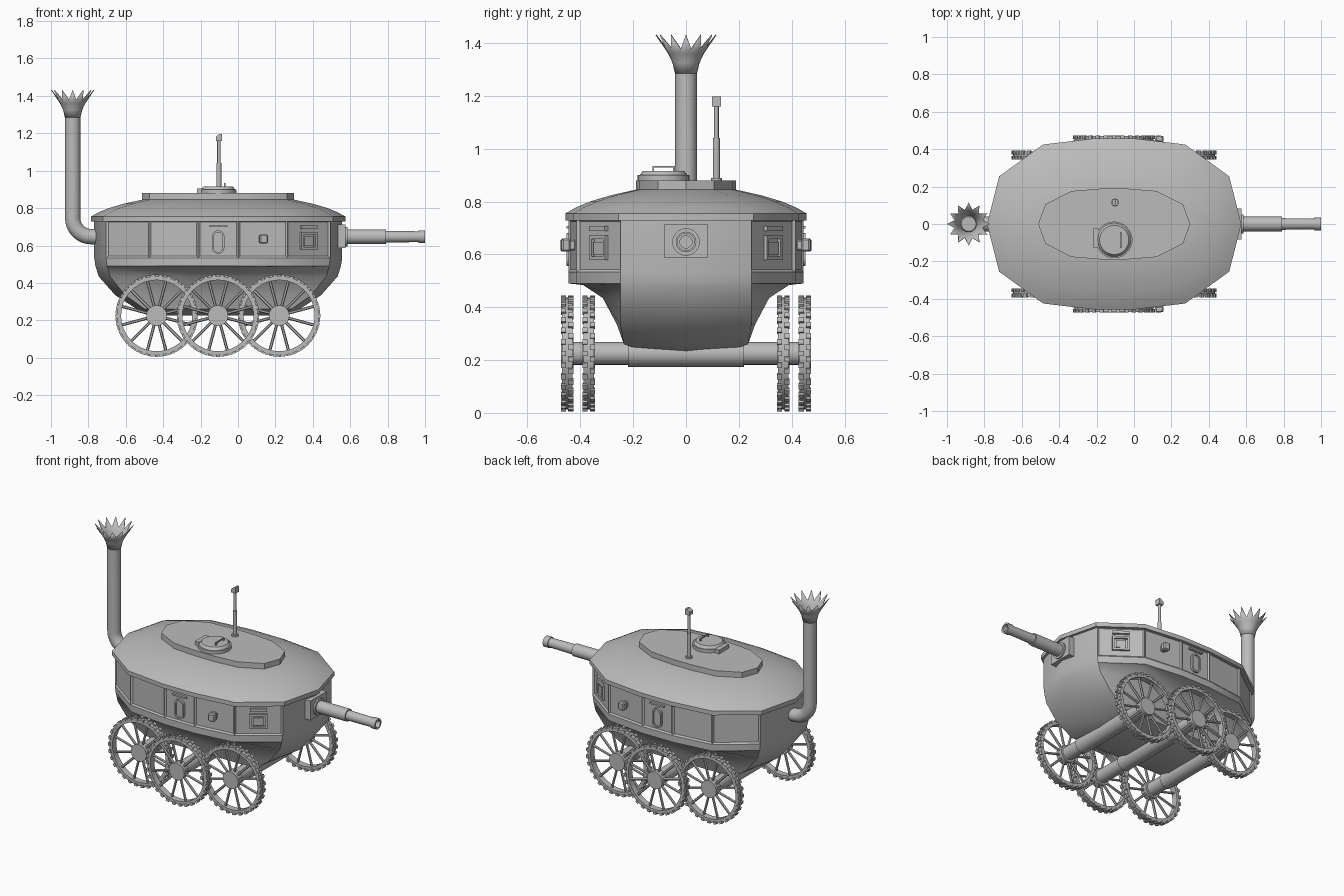
import bpy, bmesh, math
from math import sin, cos, pi, tau
from mathutils import Vector, Matrix

cube = bpy.data.objects.get("Cube")
if cube:
    bpy.data.objects.remove(cube, do_unlink=True)

grey = bpy.data.materials.new("plain grey")
grey.use_nodes = True
grey.diffuse_color = (0.5, 0.5, 0.5, 1)
grey.node_tree.nodes["Principled BSDF"].inputs["Base Color"].default_value = (0.5, 0.5, 0.5, 1)

CX = -0.106            # middle of the hull along x
GUN_Z = 0.647


def finish(bm, name, recalc=True):
    if recalc:
        bmesh.ops.recalc_face_normals(bm, faces=bm.faces)
    mesh = bpy.data.meshes.new(name)
    bm.to_mesh(mesh)
    bm.free()
    mesh.materials.append(grey)
    ob = bpy.data.objects.new(name, mesh)
    bpy.context.collection.objects.link(ob)
    bpy.ops.object.select_all(action='DESELECT')
    ob.select_set(True)
    bpy.context.view_layer.objects.active = ob
    bpy.ops.object.shade_smooth_by_angle(angle=math.radians(30))
    return ob


def loft(bm, rings, caps=True, closed=False):
    rows = [[bm.verts.new(p) for p in ring] for ring in rings]
    n = len(rows[0])
    pairs = list(zip(rows, rows[1:])) + ([(rows[-1], rows[0])] if closed else [])
    for a, b in pairs:
        for i in range(n):
            j = (i + 1) % n
            bm.faces.new((a[i], a[j], b[j], b[i]))
    if caps:
        bm.faces.new(rows[0])
        bm.faces.new(rows[-1])


def rod(bm, a, b, r, r2=None, n=24):
    a, b = Vector(a), Vector(b)
    d = b - a
    m = Matrix.Translation((a + b) / 2) @ d.to_track_quat('Z', 'Y').to_matrix().to_4x4()
    bmesh.ops.create_cone(bm, cap_ends=True, segments=n, radius1=r,
                          radius2=r if r2 is None else r2, depth=d.length, matrix=m)


def box(bm, centre, size, m=Matrix()):
    bmesh.ops.create_cube(bm, size=1, matrix=m @ Matrix.Translation(centre) @ Matrix.Diagonal((*size, 1)))


# Fourteen-sided plan outline shared by hull, roof and deck
quarter = [(0.615, 0.255), (0.38, 0.425), (0.11, 0.457)]
half = [(0.68, 0)] + quarter + [(-x, y) for x, y in reversed(quarter)]
plan = half + [(-x, -y) for x, y in half]


def outline(z, sx, sy, limit=1):
    return [(CX + x * sx, max(-limit, min(limit, y * sy)), z) for x, y in plan]


# Hull: upright walls, undercut sides, boat-shaped ends
WALL = 0.975
bm = bmesh.new()
loft(bm, [outline(z, s, WALL, lim) for z, s, lim in [
    (0.735, WALL, 1), (0.533, WALL, 1), (0.49, 0.965, 1), (0.484, 0.962, 0.39),
    (0.435, 0.94, 0.315), (0.335, 0.81, 0.262), (0.26, 0.64, 0.235), (0.225, 0.52, 0.135)]])
bmesh.ops.recalc_face_normals(bm, faces=bm.faces)
panels = [f for f in bm.faces if abs(f.normal.y) > 0.5 and min(v.co.z for v in f.verts) > 0.53]
bmesh.ops.inset_individual(bm, faces=panels, thickness=0.014, depth=-0.008)
finish(bm, "hull")

# Domed roof with a rim, and the raised deck
bm = bmesh.new()
rings = [outline(0.728, 1, 1)]
for t, f in [(0, 0), (0.15, 0.25), (0.35, 0.5), (0.64, 0.76), (1, 1)]:
    rings.append(outline(0.755 + 0.09 * f, 1 - 0.402 * t, 1 - 0.585 * t))
loft(bm, rings)
finish(bm, "roof")
bm = bmesh.new()
loft(bm, [outline(z, 0.598, 0.415) for z in (0.84, 0.88)])
finish(bm, "roof_deck")


# Fittings placed on the wall panels, on both sides
def facet(a, b, side):
    a, b = (Vector((CX + x * WALL, side * y * WALL, 0)) for x, y in (a, b))
    mid = (a + b) / 2
    along = (b - a).normalized()
    out = along.cross(Vector((0, 0, 1)))
    if out.dot(mid - Vector((CX, 0, 0))) < 0:
        out = -out
    m = Matrix((along, out, Vector((0, 0, 1)))).transposed().to_4x4()
    m.translation = mid - out * 0.008
    return m


for side, label in ((-1, "right"), (1, "left")):
    # square window with nested frame and a rain strip
    m = facet(half[1], half[2], side)
    bm = bmesh.new()
    for sx in (-1, 1):
        box(bm, (sx * 0.045, 0.006, 0.625), (0.014, 0.016, 0.094), m)
        box(bm, (0, 0.006, 0.625 + sx * 0.04), (0.09, 0.016, 0.014), m)
    box(bm, (0, 0.003, 0.622), (0.06, 0.012, 0.05), m)
    box(bm, (0, 0.006, 0.698), (0.1, 0.02, 0.018), m)
    finish(bm, label + "_window")
    # cube lamp
    m = facet(half[2], half[3], side)
    bm = bmesh.new()
    box(bm, (0, 0.01, 0.635), (0.03, 0.03, 0.04), m)
    box(bm, (0, 0.034, 0.635), (0.044, 0.034, 0.05), m)
    bmesh.ops.bevel(bm, geom=bm.edges[:], offset=0.006, segments=1, affect='EDGES')
    finish(bm, label + "_lamp")
    # oval porthole with a rain strip
    m = facet(half[3], half[4], side)
    bm = bmesh.new()

    def oval(r, y):
        return [m @ Vector((r * cos(a), y, 0.618 + r * sin(a) + math.copysign(0.03, sin(a))))
                for a in (tau * (i + 0.5) / 24 for i in range(24))]
    loft(bm, [oval(0.033, 0), oval(0.033, 0.014), oval(0.023, 0.014), oval(0.023, 0.005)])
    box(bm, (0, 0.006, 0.703), (0.1, 0.018, 0.01), m)
    finish(bm, label + "_porthole")

# Gun: mounting plate, stepped barrel, hollow muzzle
bm = bmesh.new()
box(bm, (0.545, 0, GUN_Z + 0.003), (0.06, 0.166, 0.125))
finish(bm, "gun_mount")
bm = bmesh.new()
profile = [(0.56, 0.052), (0.585, 0.052), (0.585, 0.039), (0.79, 0.039), (0.79, 0.031),
           (0.965, 0.029), (0.965, 0.034), (1.0, 0.034), (1.0, 0.023), (0.94, 0.023)]
loft(bm, [[(x, r * cos(tau * i / 24), GUN_Z + r * sin(tau * i / 24)) for i in range(24)]
          for x, r in profile])
finish(bm, "gun_barrel")

# Chimney: elbow pipe and spiky open crown
PX, BEND, PIPE = -0.884, 0.1, 0.041
path = [(-0.7, GUN_Z, 0)]
path += [(PX + BEND - BEND * sin(a), GUN_Z + BEND - BEND * cos(a), a)
         for a in (pi / 2 * k / 8 for k in range(9))]
path += [(PX, 1.29, pi / 2)]
bm = bmesh.new()
loft(bm, [[(x + PIPE * cos(t) * sin(a), PIPE * sin(t), z + PIPE * cos(t) * cos(a))
           for t in (tau * i / 24 for i in range(24))] for x, z, a in path])
finish(bm, "chimney_pipe")
bm = bmesh.new()
flare = [((0.042, 1.285),) * 2, ((0.051, 1.325),) * 2, ((0.068, 1.36),) * 2, ((0.115, 1.43), (0.078, 1.378))]
loft(bm, [[(PX + ring[i % 2][0] * cos(tau * i / 24), ring[i % 2][0] * sin(tau * i / 24), ring[i % 2][1])
           for i in range(24)] for ring in flare], caps=False)
crown = finish(bm, "chimney_crown")
crown.modifiers.new("thickness", 'SOLIDIFY').thickness = 0.004

# Hatch with hinge and handle
HY = -0.085
bm = bmesh.new()
rod(bm, (CX, HY, 0.875), (CX, HY, 0.9), 0.098, n=32)
rod(bm, (CX, HY, 0.9), (CX, HY, 0.916), 0.09, 0.078, n=32)
box(bm, (CX - 0.098, HY + 0.01, 0.892), (0.03, 0.1, 0.025))
finish(bm, "hatch")
bm = bmesh.new()
box(bm, (CX + 0.035, HY, 0.932), (0.008, 0.085, 0.006))
for s in (-1, 1):
    box(bm, (CX + 0.035, HY + s * 0.039, 0.922), (0.008, 0.007, 0.02))
finish(bm, "hatch_handle")

# Periscope: telescoping pole with a wedge head
PY = 0.115
bm = bmesh.new()
for z0, z1, r in [(0.875, 0.89, 0.021), (0.88, 1.04, 0.013), (1.04, 1.17, 0.009)]:
    rod(bm, (CX + 0.004, PY, z0), (CX + 0.004, PY, z1), r, n=16)
finish(bm, "periscope_pole")
bm = bmesh.new()
wedge = [(-0.016, 1.16), (0.016, 1.16), (0.016, 1.197), (0.004, 1.197), (-0.016, 1.182)]
loft(bm, [[(CX + 0.004 + x, PY + s * 0.017, z) for x, z in wedge] for s in (-1, 1)])
finish(bm, "periscope_head")

# Spoked wheel with staggered tread blocks
bm = bmesh.new()
loft(bm, [[(r * cos(tau * i / 48), y, r * sin(tau * i / 48)) for i in range(48)]
          for r, y in [(0.212, -0.02), (0.212, 0.02), (0.19, 0.02), (0.19, -0.02)]], caps=False, closed=True)
for i in range(12):
    d = Vector((cos(tau * (i + 0.5) / 12), 0, sin(tau * (i + 0.5) / 12)))
    rod(bm, d * 0.04, d * 0.2, 0.008, n=6)
for i in range(60):
    turn = Matrix.Rotation(tau * i / 60, 4, 'Y')
    box(bm, (0.212, 0.014 if i % 2 else -0.014, 0), (0.016, 0.02, 0.02), turn)
rod(bm, (0, -0.024, 0), (0, 0.024, 0), 0.055)
wheel = finish(bm, "wheel")

# Axles and the six wheels
WZ = 0.225
spots = [("rear", -0.435, 0.368), ("middle", -0.107, 0.45), ("front", 0.22, 0.368)]
for name, x, y in spots:
    bm = bmesh.new()
    rod(bm, (x, -y, WZ), (x, y, WZ), 0.043)
    rod(bm, (x, -0.22, WZ), (x, 0.22, WZ), 0.051)
    finish(bm, name + "_axle")
    for side, label in ((-1, "right"), (1, "left")):
        ob = bpy.data.objects.new(f"{name}_{label}_wheel", wheel.data)
        ob.location = (x, side * y, WZ)
        bpy.context.collection.objects.link(ob)
bpy.data.objects.remove(wheel, do_unlink=True)
